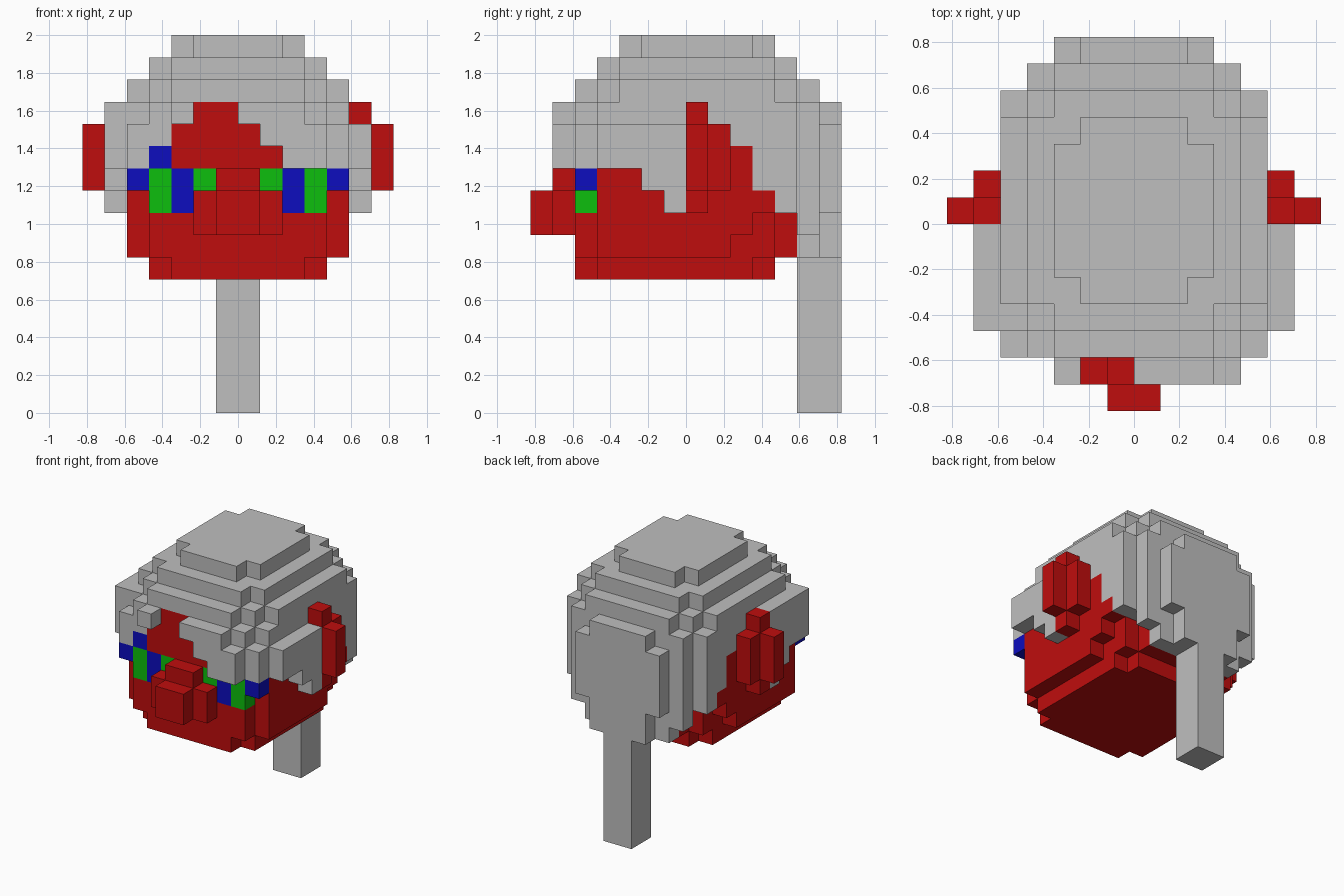
import bpy
import bmesh
import math
from mathutils import Vector

U = 2 / 17  # size of one block

if "Cube" in bpy.data.objects:
    bpy.data.objects.remove(bpy.data.objects["Cube"], do_unlink=True)


def make_material(name, colour):
    mat = bpy.data.materials.new(name)
    mat.use_nodes = True
    mat.diffuse_color = (*colour, 1)
    bsdf = next(n for n in mat.node_tree.nodes if n.type == 'BSDF_PRINCIPLED')
    bsdf.inputs["Base Color"].default_value = (*colour, 1)
    return mat


HI, LO = 0.52, 0.004
grey = make_material("hair grey", (HI, HI, HI))
red = make_material("skin red", (HI, LO, LO))
blue = make_material("eye blue", (LO, LO, HI))
green = make_material("eye green", (LO, HI, LO))

cells = {}  # block position -> part name


def box(part, x0, x1, y0, y1, z0, z1):
    for x in range(x0, x1):
        for y in range(y0, y1):
            for z in range(z0, z1):
                cells[x, y, z] = part


def pair(part, x0, x1, *rest):
    box(part, x0, x1, *rest)
    box(part, -x1, -x0, *rest)


def layer(part, z0, z1, *rects):
    # each rectangle is (half width, front, back)
    for half, y0, y1 in rects:
        box(part, -half, half, y0, y1, z0, z1)


# Stepped dome of hair
layer("hair", 16, 17, (3, -2, 3), (2, -3, 4))
layer("hair", 15, 16, (4, -3, 4), (3, -4, 5))
layer("hair", 14, 15, (5, -3, 4), (4, -4, 5), (3, -5, 6))
layer("hair", 13, 14, (5, -4, 5), (4, -5, 6), (2, -5, 7))
layer("hair", 11, 13, (5, -5, 5))
layer("hair", 9, 13, (4, -5, 6), (3, -5, 7))
layer("hair", 10, 11, (5, -4, 5))
pair("hair", 4, 5, 4, 5, 9, 10)

# Hair down the back of the head, and the tail
layer("hair", 8, 9, (4, 5, 6))
layer("hair", 7, 9, (3, 5, 6), (2, 5, 7))
box("ponytail", -1, 1, 5, 7, 0, 7)

# Face, jaw and chin
layer("face", 6, 7, (4, -4, 3), (3, -5, 4))
layer("face", 7, 8, (5, -4, 2), (4, -5, 4), (3, -5, 5))
layer("face", 8, 9, (5, -4, 3), (4, -5, 4), (3, -5, 5))
layer("face", 9, 10, (5, -4, 4), (4, -5, 4))
layer("face", 10, 11, (5, -4, 3), (4, -5, 3))
pair("face", 4, 5, 0, 3, 11, 12)

# Forehead, uneven under the parting
box("face", -3, 2, -5, -4, 11, 12)
box("face", -3, 1, -5, -4, 12, 13)
box("face", -2, 0, -5, -4, 13, 14)

# Fringe
box("fringe", -3, -2, -6, -5, 13, 14)
box("fringe", 0, 3, -6, -5, 13, 14)
box("fringe", 1, 4, -6, -5, 12, 13)
box("fringe", 2, 4, -6, -5, 11, 12)

# Sideburns step down toward the ears; the right one is one block taller
for y0, y1, bottom in ((-4, -2, 11), (-2, -1, 10), (-1, 0, 9)):
    box("left_sideburn", 5, 6, y0, y1, bottom, 13)
    box("right_sideburn", -6, -5, y0, y1, bottom, 14)

# Ears
for part, a, b in (("left_ear", 5, 6), ("right_ear", -6, -7)):
    s = 1 if a > 0 else -1
    inner = 5 if s > 0 else -6
    outer = 6 if s > 0 else -7
    box(part, inner, inner + 1, 0, 1, 9, 14)
    box(part, inner, inner + 1, 1, 2, 10, 13)
    box(part, outer, outer + 1, 0, 1, 10, 13)

# Nose
box("nose", -2, 2, -6, -5, 8, 10)
box("nose", -1, 1, -6, -5, 10, 11)
box("nose", -1, 1, -7, -6, 8, 10)

# Eyes: green whites around blue centres, with blue outer corners and a brow
pair("eye_greens", 1, 2, -5, -4, 10, 11)
pair("eye_greens", 3, 4, -5, -4, 9, 11)
pair("eye_blues", 2, 3, -5, -4, 9, 11)
pair("eye_blues", 4, 5, -5, -4, 10, 11)
box("eye_blues", -4, -3, -5, -4, 11, 12)

SIDES = [(axis, s) for axis in range(3) for s in (-1, 1)]


def build(part, mat):
    # Only the outward faces of the blocks, merged into clean flat panels
    bm = bmesh.new()
    for cell, owner in cells.items():
        if owner != part:
            continue
        for axis, s in SIDES:
            near = list(cell)
            near[axis] += s
            if tuple(near) in cells:
                continue
            n = Vector((0, 0, 0))
            n[axis] = s
            u = Vector((n.y, n.z, n.x))
            v = n.cross(u)
            mid = Vector(cell) + Vector((.5, .5, .5)) + n / 2
            corners = [mid + (u * a + v * b) / 2
                       for a, b in ((-1, -1), (1, -1), (1, 1), (-1, 1))]
            bm.faces.new([bm.verts.new(c * U) for c in corners])
    bmesh.ops.remove_doubles(bm, verts=bm.verts[:], dist=0.001)
    bmesh.ops.dissolve_limit(bm, angle_limit=math.radians(1),
                             verts=bm.verts[:], edges=bm.edges[:])
    mesh = bpy.data.meshes.new(part)
    bm.to_mesh(mesh)
    bm.free()
    mesh.materials.append(mat)
    bpy.context.collection.objects.link(bpy.data.objects.new(part, mesh))


for part in ("hair", "ponytail", "fringe", "left_sideburn", "right_sideburn"):
    build(part, grey)
for part in ("face", "nose", "left_ear", "right_ear"):
    build(part, red)
build("eye_blues", blue)
build("eye_greens", green)
